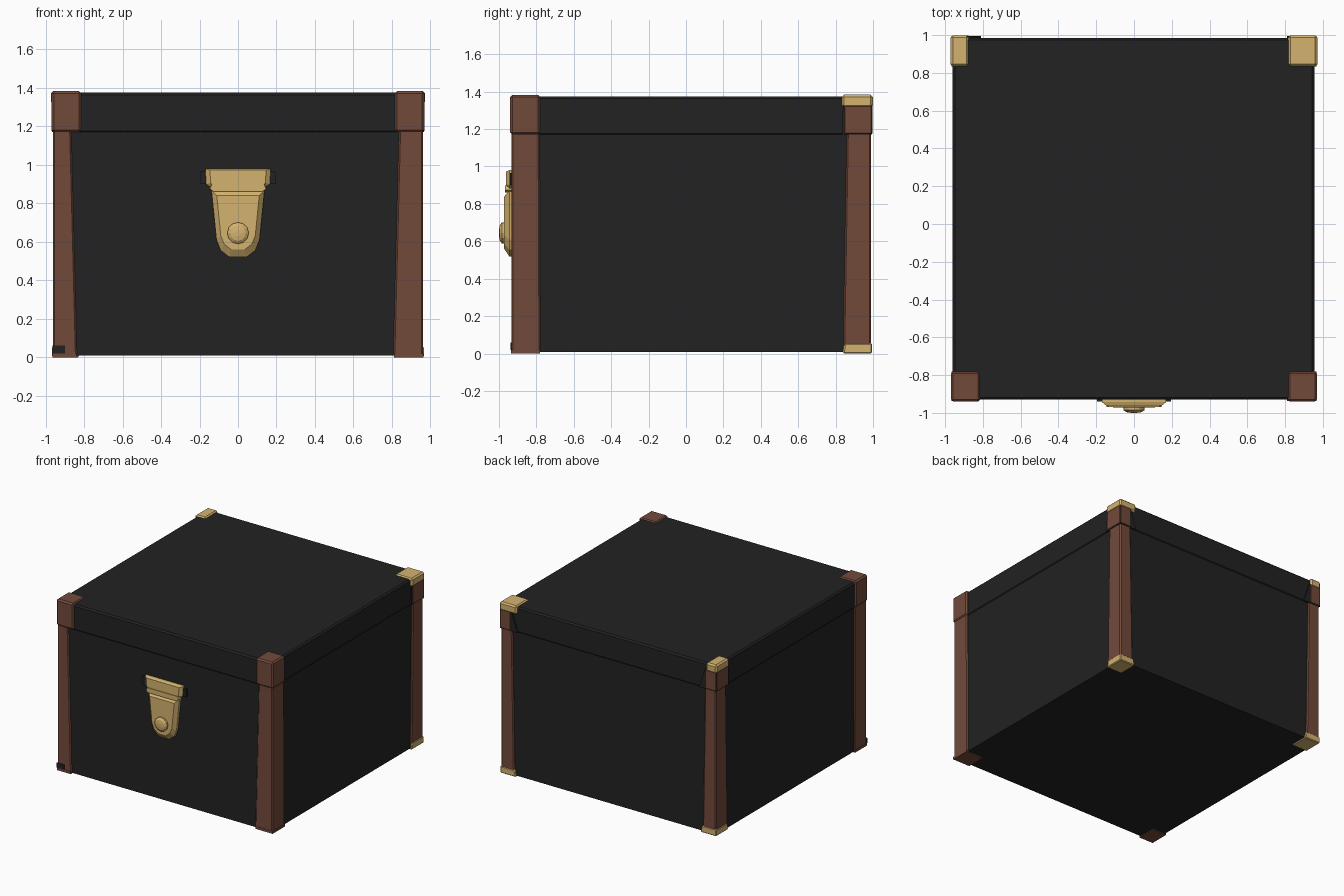
import bpy, bmesh, math

cube = bpy.data.objects.get("Cube")
if cube:
    bpy.data.objects.remove(cube, do_unlink=True)


def material(name, rgb):
    m = bpy.data.materials.new(name)
    m.use_nodes = True
    m.diffuse_color = (*rgb, 1)
    m.node_tree.nodes["Principled BSDF"].inputs["Base Color"].default_value = (*rgb, 1)
    return m


BLACK = material("black_leather", (0.016, 0.016, 0.016))
BROWN = material("brown_leather", (0.17, 0.068, 0.044))
BRASS = material("brass", (0.66, 0.45, 0.16))


def finish(bm, name, mat, bevel=0):
    bmesh.ops.recalc_face_normals(bm, faces=bm.faces)
    mesh = bpy.data.meshes.new(name)
    bm.to_mesh(mesh)
    bm.free()
    mesh.materials.append(mat)
    ob = bpy.data.objects.new(name, mesh)
    bpy.context.collection.objects.link(ob)
    if bevel:
        mod = ob.modifiers.new("soft_edges", "BEVEL")
        mod.width = bevel
        mod.segments = 1
    return ob


def loft(name, rings, mat, bevel=0):
    """Closed solid through rings of equal point count."""
    bm = bmesh.new()
    loops = [[bm.verts.new(p) for p in r] for r in rings]
    for a, b in zip(loops, loops[1:]):
        for i in range(len(a)):
            j = (i + 1) % len(a)
            bm.faces.new((a[i], a[j], b[j], b[i]))
    bm.faces.new(loops[0])
    bm.faces.new(loops[-1])
    return finish(bm, name, mat, bevel)


def rect(x0, x1, y0, y1, z):
    return [(x0, y0, z), (x1, y0, z), (x1, y1, z), (x0, y1, z)]


def box(name, x, y, z, mat, bevel=0):
    return loft(name, [rect(*x, *y, z[0]), rect(*x, *y, z[1])], mat, bevel)


def corner_piece(name, sx, sy, out, z, low, high, mat, bevel=0):
    """Upright block in a corner; low and high are its x and y widths at each end."""
    ox = sx * (0.962 + out)
    oy = (0.99 if sy > 0 else -0.933) + sy * out
    rings = [rect(ox, ox - sx * w[0], oy, oy - sy * w[1], h)
             for h, w in zip(z, (low, high))]
    return loft(name, rings, mat, bevel)


# Case and lid
box("case_body", (-0.955, 0.95), (-0.925, 0.98), (0.008, 1.17), BLACK)
box("lid", (-0.96, 0.955), (-0.93, 0.985), (1.165, 1.375), BLACK, 0.012)

# Corner posts, caps and metal tips
for sx, side in ((1, "left"), (-1, "right")):
    for sy, end in ((-1, "front"), (1, "back")):
        tag = f"{end}_{side}"
        wide = 0.155 if sx > 0 else 0.125
        if sy < 0:
            low, high = (wide, 0.155), (wide - 0.03, 0.15)
        else:
            low, high = (0.12, 0.15), (0.1, 0.13)
        corner_piece(tag + "_post", sx, sy, 0, (0.003, 1.18), low, high, BROWN, 0.008)
        full = (0.155, 0.16)
        if sy < 0:
            corner_piece(tag + "_cap", sx, sy, 0.007, (1.17, 1.383), full, full, BROWN, 0.012)
            corner_piece(tag + "_foot", sx, sy, 0.003, (0, 0.02), low, low, BROWN)
        else:
            part = (0.1, 0.155)
            corner_piece(tag + "_cap", sx, sy, 0.007, (1.17, 1.33), part, part, BROWN, 0.008)
            corner_piece(tag + "_cap_edge", sx, sy, 0.004, (1.17, 1.33), full, part, BLACK)
            tip = (0.155, 0.165) if sx > 0 else (0.095, 0.165)
            corner_piece(tag + "_tip", sx, sy, 0.009, (1.315, 1.384), tip, tip, BRASS, 0.012)
            corner_piece(tag + "_foot", sx, sy, 0.004, (0, 0.055), (0.14, 0.155),
                         (0.13, 0.145), BRASS, 0.006)

# Worn patch on the front right foot
box("worn_patch", (-0.965, -0.9), (-0.938, -0.93), (0.02, 0.06), BLACK)


def mirrored(half):
    return half + [(-x, z) for x, z in reversed(half)]


def plate(name, half, layers, centre_z):
    """Faceted plate; each layer gives depth and inward scale."""
    outline = mirrored(half)
    rings = [[(x * s, y, centre_z + (z - centre_z) * s) for x, z in outline]
             for y, s in layers]
    return loft(name, rings, BRASS)


# Latch: upper bracket, ridge, tapered hasp and round stud
plate("latch_bracket", [(0.17, 0.98), (0.165, 0.9), (0.13, 0.87)],
      [(-0.92, 1), (-0.943, 1), (-0.962, 0.86)], 0.93)
plate("latch_ridge", [(0.14, 0.9), (0.15, 0.875), (0.13, 0.86)],
      [(-0.93, 1), (-0.968, 0.97)], 0.88)
plate("latch_hasp", [(0.138, 0.87), (0.112, 0.61), (0.09, 0.555), (0.045, 0.52)],
      [(-0.92, 1), (-0.945, 1), (-0.972, 0.8)], 0.72)
for s, side in ((1, "left"), (-1, "right")):
    box("latch_ear_" + side, (s * 0.16, s * 0.195), (-0.94, -0.92), (0.9, 0.965), BLACK)

stud = [[(r * math.cos(a), y, 0.645 + r * math.sin(a))
         for a in (math.tau * i / 12 for i in range(12))]
        for y, r in ((-0.96, 0.056), (-0.985, 0.056), (-0.996, 0.04), (-1.0, 0.015))]
loft("latch_stud", stud, BRASS)
